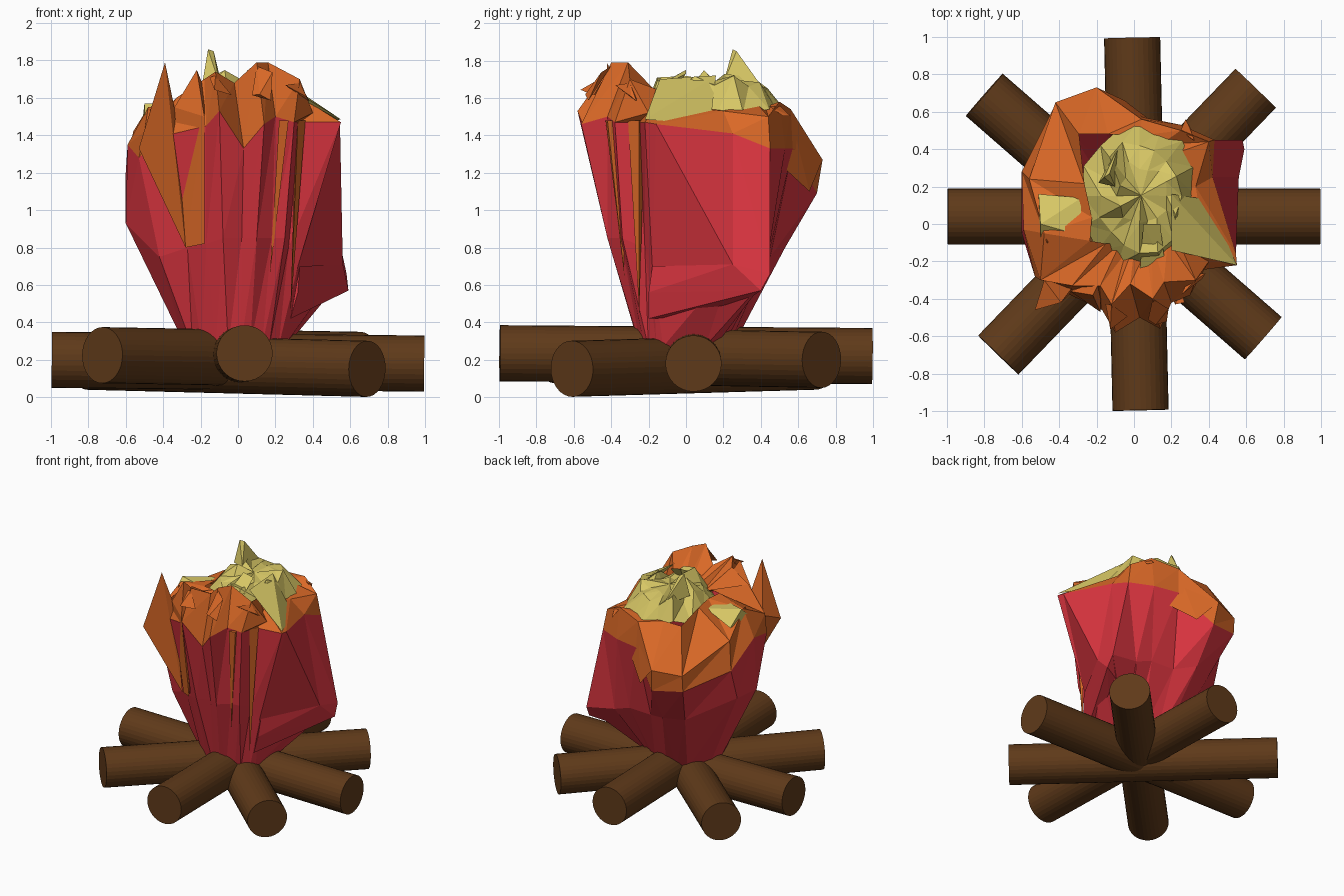
import bpy, bmesh, math, random
from mathutils import Vector

if "Cube" in bpy.data.objects:
    bpy.data.objects.remove(bpy.data.objects["Cube"])

random.seed(4)

def material(name, rgb):
    m = bpy.data.materials.new(name)
    m.diffuse_color = (*rgb, 1)
    m.use_nodes = True
    m.node_tree.nodes["Principled BSDF"].inputs["Base Color"].default_value = m.diffuse_color
    return m

BROWN = material("bark", (0.115, 0.042, 0.010))
RED = material("red", (0.70, 0.035, 0.05))
ORANGE = material("orange", (0.70, 0.14, 0.02))
YELLOW = material("yellow", (0.68, 0.57, 0.13))

def finish(bm, name, mat):
    bmesh.ops.recalc_face_normals(bm, faces=bm.faces)
    me = bpy.data.meshes.new(name)
    bm.to_mesh(me)
    bm.free()
    me.materials.append(mat)
    ob = bpy.data.objects.new(name, me)
    bpy.context.collection.objects.link(ob)
    return ob

def loft(name, rings, mat, cap_bottom=False, cap_top=False):
    bm = bmesh.new()
    vs = [[bm.verts.new(p) for p in ring] for ring in rings]
    n = len(vs[0])
    for a, b in zip(vs, vs[1:]):
        for i in range(n):
            j = (i + 1) % n
            bm.faces.new((a[i], a[j], b[j]))
            bm.faces.new((a[i], b[j], b[i]))
    if cap_bottom:
        bm.faces.new(vs[0])
    if cap_top:
        c = bm.verts.new(sum((v.co for v in vs[-1]), Vector()) / n)
        for i in range(n):
            bm.faces.new((vs[-1][i], vs[-1][(i + 1) % n], c))
    return finish(bm, name, mat)

def shard(name, pts, mat):
    bm = bmesh.new()
    for p in pts:
        bm.verts.new(p)
    bmesh.ops.convex_hull(bm, input=bm.verts)
    return finish(bm, name, mat)

# Four long logs crossing at the centre
LOGS = [((-.995, .04, .20), (.995, .04, .18)),
        ((.035, -.995, .235), (-.01, .995, .22)),
        ((.69, -.61, .152), (-.80, .69, .19)),
        ((-.725, -.70, .225), (.65, .725, .20))]
for k, (a, b) in enumerate(LOGS):
    a, b = Vector(a), Vector(b)
    bpy.ops.mesh.primitive_cylinder_add(vertices=32, radius=.15, depth=(b - a).length,
                                        location=(a + b) / 2)
    ob = bpy.context.object
    ob.rotation_mode = 'QUATERNION'
    ob.rotation_quaternion = (b - a).to_track_quat('Z', 'Y')
    ob.name = f"log_{k + 1}"
    ob.data.materials.append(BROWN)

# Red outer flame: waist and rim points, counterclockwise from the front left
WAIST = [(-.17, -.36, .82), (-.08, -.42, .85), (.02, -.38, .85), (.10, -.42, .85),
         (.18, -.35, .85), (.25, -.34, .85), (.27, -.22, .80), (.32, -.18, .70),
         (.56, .25, .71), (.58, .45, .66), (.34, .43, .70), (.20, .44, .75),
         (0, .45, .75), (-.16, .53, .80), (-.32, .47, .80), (-.60, .20, .95),
         (-.60, -.05, .93), (-.42, -.24, .75), (-.27, -.28, .80)]
RIM = [(-.17, -.46, 1.45), (-.10, -.58, 1.53), (.03, -.50, 1.33), (.14, -.56, 1.46),
       (.20, -.42, 1.50), (.30, -.38, 1.47), (.33, -.25, 1.47), (.55, -.22, 1.47),
       (.545, -.16, 1.46), (.42, .25, 1.41), (.43, .45, 1.33), (.25, .53, 1.33),
       (.05, .57, 1.33), (-.18, .70, 1.09), (-.42, .64, 1.12), (-.60, .28, 1.20),
       (-.59, -.03, 1.35), (-.53, -.28, 1.28), (-.38, -.36, 1.40)]
base = []
for x, y, z in WAIST:
    a = math.atan2(y, x)
    base.append((.28 * math.cos(a), .25 * math.sin(a), .27))
loft("red_flame", [base, WAIST, RIM], RED, cap_bottom=True)

# Red ledge bulging out under the right overhang
shard("red_ledge", [(.32, -.20, .56), (.33, -.18, .70), (.56, .25, .71), (.59, .40, .57),
                    (.58, .45, .66), (.28, -.20, .42), (.28, .05, .43), (.33, .30, .50)], RED)

# Orange crown: jagged tips on the red rim, folding inwards
TIPS = [(-.18, -.33, 1.70), (-.12, -.43, 1.74), (-.02, -.32, 1.68), (.10, -.40, 1.79),
        (.16, -.31, 1.79), (.33, -.30, 1.70), (.40, -.20, 1.52), (.34, -.14, 1.60),
        (.36, 0, 1.55), (.33, .20, 1.53), (.40, .44, 1.50), (.25, .50, 1.58),
        (.04, .56, 1.54), (-.20, .73, 1.27), (-.42, .65, 1.25), (-.56, .24, 1.42),
        (-.48, -.05, 1.55), (-.50, -.30, 1.42), (-.33, -.33, 1.60)]
inner = [(.03 + (x - .03) * .5, .12 + (y - .12) * (.8 if y > 0 else .5),
          1.57 + random.uniform(-.04, .04)) for x, y, z in TIPS]
for i in (13, 14):
    inner[i] = (TIPS[i][0] * .7, .48, 1.56)
loft("orange_crown", [RIM, TIPS, inner], ORANGE)

# Yellow core: crumpled dome
def dome_ring(r, z, jitter):
    ring = []
    for i in range(16):
        a = math.tau * i / 16
        q = r * (1 + random.uniform(-jitter, jitter))
        ring.append((.03 + .31 * q * math.cos(a), .15 + .40 * q * math.sin(a),
                     z + random.uniform(-.05, .05)))
    return ring
loft("yellow_core", [dome_ring(1, 1.50, .06), dome_ring(.72, 1.67, .15),
                     dome_ring(.42, 1.70, .2)], YELLOW, cap_top=True)

# Separate flame tongues
shard("yellow_peak", [(-.19, .22, 1.68), (-.10, .20, 1.68), (-.08, .42, 1.64),
                      (-.16, .25, 1.86), (-.13, .27, 1.85)], YELLOW)
shard("yellow_right_slope", [(.55, -.22, 1.485), (.40, .13, 1.46), (.20, -.14, 1.70),
                             (.20, .16, 1.72), (.28, -.12, 1.62)], YELLOW)
shard("yellow_left_patch", [(-.51, .16, 1.48), (-.50, -.10, 1.48), (-.50, 0, 1.57),
                            (-.28, .14, 1.57), (-.29, -.06, 1.57)], YELLOW)
shard("yellow_front_lip", [(.03, -.27, 1.60), (.17, -.25, 1.60), (.05, 0, 1.75),
                           (.14, 0, 1.73), (.08, -.1, 1.58)], YELLOW)
shard("orange_left_spike", [(-.28, -.31, .80), (-.53, -.46, 1.33), (-.39, -.42, 1.79),
                            (-.33, -.34, 1.50), (-.48, -.30, 1.40)], ORANGE)
shard("orange_left_fold", [(-.28, -.30, .80), (-.18, -.37, .82), (-.34, -.36, 1.55),
                           (-.18, -.47, 1.50), (-.22, -.38, 1.75), (-.18, -.30, 1.65)], ORANGE)
shard("orange_back_flap", [(-.05, .66, 1.10), (-.20, .73, 1.27), (.02, .58, 1.42),
                           (.12, .53, 1.22)], ORANGE)
# Orange stripes in the front right folds
shard("orange_stripe_1", [(.28, -.25, .45), (.32, -.31, 1.48), (.36, -.25, 1.48),
                          (.31, -.22, 1.48)], ORANGE)
shard("orange_stripe_2", [(.17, -.33, .65), (.22, -.43, 1.48), (.27, -.42, 1.48),
                          (.25, -.34, 1.48)], ORANGE)

# Small ragged orange licks along the front and back of the crown
for k, i in enumerate([1, 3, 5, 11, 16]):
    t, r = Vector(TIPS[i]), Vector(RIM[i])
    m = t * .6 + r * .4
    pts = [m + Vector([random.uniform(-.08, .08) for _ in range(3)]) for _ in range(4)]
    shard(f"orange_lick_{k + 1}", pts + [t + Vector((0, 0, -.02))], ORANGE)
